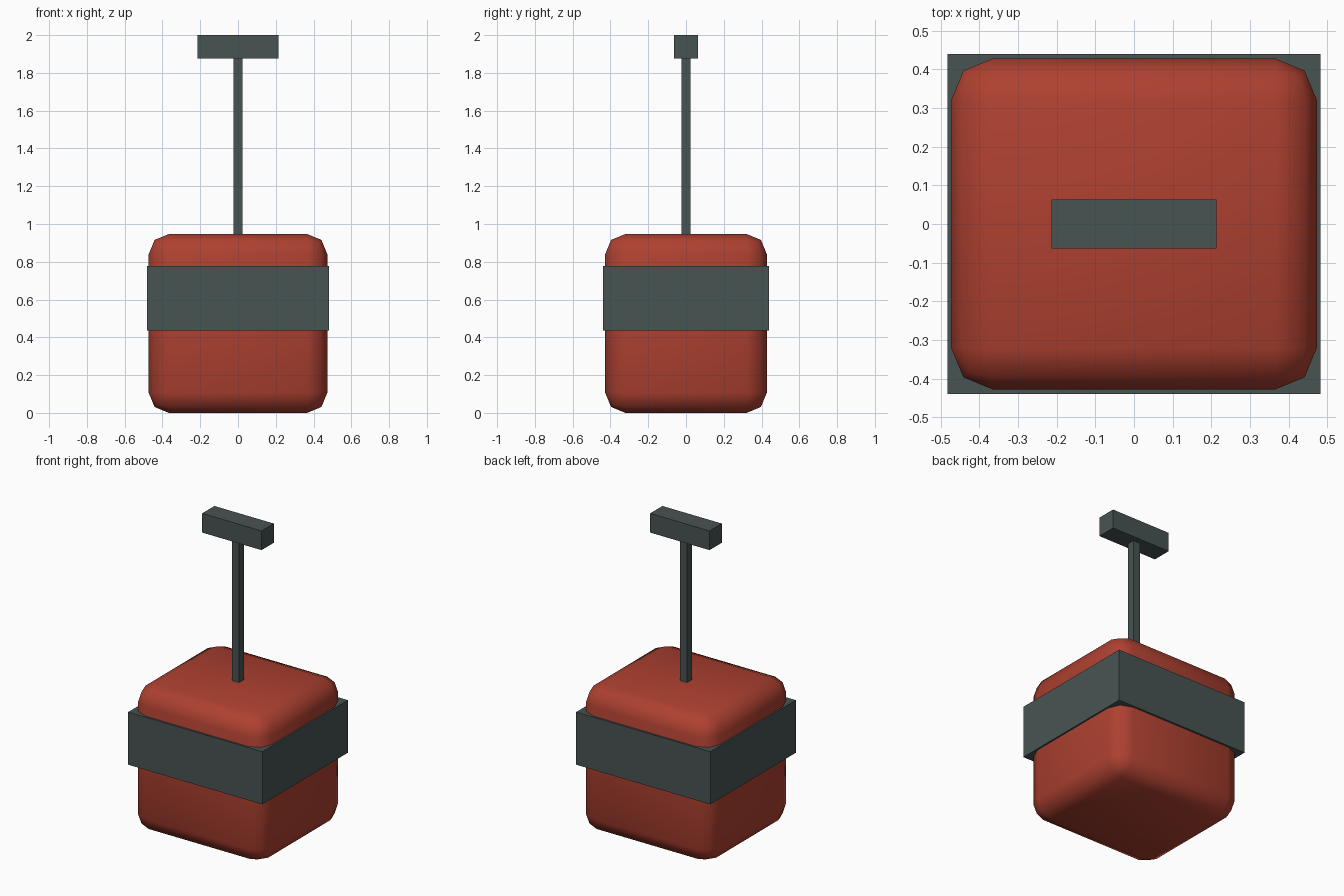
import bpy

cube = bpy.data.objects.get("Cube")
if cube:
    bpy.data.objects.remove(cube, do_unlink=True)


def make_material(name, color):
    mat = bpy.data.materials.new(name)
    mat.use_nodes = True
    mat.diffuse_color = color
    mat.node_tree.nodes["Principled BSDF"].inputs["Base Color"].default_value = color
    return mat


def box(name, width, depth, bottom, top, mat):
    bpy.ops.mesh.primitive_cube_add(size=1, location=(0, 0, (bottom + top) / 2))
    obj = bpy.context.object
    obj.name = name
    obj.scale = (width, depth, top - bottom)
    bpy.ops.object.transform_apply(location=False, rotation=False, scale=True)
    obj.data.materials.append(mat)
    return obj


red = make_material("brick_red", (0.42, 0.052, 0.03, 1))
grey = make_material("slate_grey", (0.064, 0.088, 0.084, 1))

# Rounded body, smooth all over
body = box("body", 0.946, 0.856, 0, 0.947, red)
bevel = body.modifiers.new("rounded_edges", "BEVEL")
bevel.width = 0.107
bevel.segments = 2
bpy.ops.object.shade_smooth()

# Square band around the body
box("band", 0.966, 0.88, 0.435, 0.778, grey)

# Plunger rod and its cross handle
box("rod", 0.05, 0.05, 0.9, 1.88, grey)
box("handle", 0.428, 0.126, 1.875, 2, grey)
